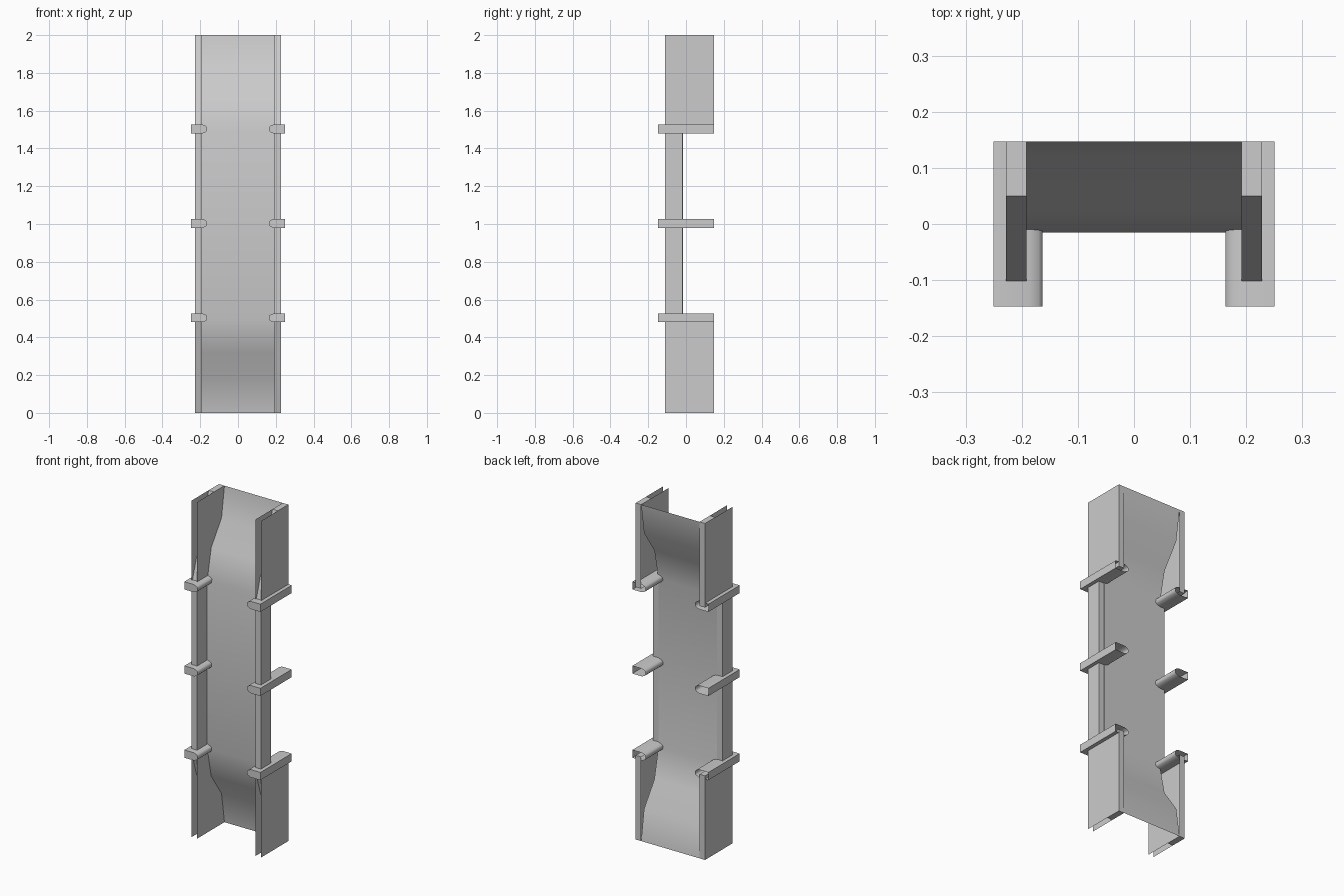
import bpy, bmesh

if "Cube" in bpy.data.objects:
    bpy.data.objects.remove(bpy.data.objects["Cube"])

INNER, OUTER = 0.192, 0.228
FRONT, BACK, MID = -0.11, 0.147, -0.018


def finish(bm, name, mirror=False, smooth=None):
    bmesh.ops.recalc_face_normals(bm, faces=bm.faces[:])
    me = bpy.data.meshes.new(name)
    bm.to_mesh(me)
    bm.free()
    ob = bpy.data.objects.new(name, me)
    bpy.context.collection.objects.link(ob)
    if mirror:
        ob.modifiers.new("mirror", 'MIRROR').use_axis[0] = True
    if smooth:
        bpy.ops.object.select_all(action='DESELECT')
        ob.select_set(True)
        bpy.context.view_layer.objects.active = ob
        bpy.ops.object.shade_smooth_by_angle(angle=smooth)
    return ob


def sweep_x(bm, profile, x0, x1, closed=False):
    """Sheet made by sweeping a (y, z) profile along x."""
    a = [bm.verts.new((x0, y, z)) for y, z in profile]
    b = [bm.verts.new((x1, y, z)) for y, z in profile]
    n = len(profile)
    for i in range(n if closed else n - 1):
        j = (i + 1) % n
        bm.faces.new((a[i], a[j], b[j], b[i]))


def wall(bm, profile, x):
    """Flat upright wall with a (y, z) outline."""
    bm.faces.new([bm.verts.new((x, y, z)) for y, z in profile])


# curved centre panel
lower = [(BACK, 0), (0.12, 0.18), (0.023, 0.32), (-0.015, 0.5)]
curve = lower + [(y, 2 - z) for y, z in reversed(lower)]
bm = bmesh.new()
sweep_x(bm, curve, -INNER, INNER)
finish(bm, "centre_panel", smooth=0.6)

# inner walls, following the centre panel
bm = bmesh.new()
wall(bm, [(FRONT, 0)] + curve + [(FRONT, 2)], INNER)
finish(bm, "inner_wall", mirror=True)

# outer walls, cut away at the back of the middle
outline = [(FRONT, 0), (BACK, 0), (BACK, 0.5), (MID, 0.5),
           (MID, 1.5), (BACK, 1.5), (BACK, 2), (FRONT, 2)]
bm = bmesh.new()
wall(bm, outline, OUTER)
finish(bm, "outer_wall", mirror=True)

# strip between the two walls, with sloping recesses at both ends
strip = [(FRONT, 0.5), (0.05, 0)] + outline[1:7] + [(0.05, 2), (FRONT, 1.5)]
bm = bmesh.new()
sweep_x(bm, strip, INNER, OUTER, closed=True)
finish(bm, "channel_strip", mirror=True)

# side clamps: bars rounded on the inside edge, open at the back
for i, z in enumerate((0.503, 1.003, 1.503)):
    h, xi, xo = 0.023, 0.163, 0.25
    section = [(xo, -h), (xo, h), (xi + 0.024, h), (xi + 0.007, h * 0.7),
               (xi, 0.009), (xi, -0.009), (xi + 0.007, -h * 0.7), (xi + 0.024, -h)]
    bm = bmesh.new()
    rings = [[bm.verts.new((x, y, z + dz)) for x, dz in section]
             for y in (-0.147, BACK)]
    for k in range(len(section)):
        m = (k + 1) % len(section)
        bm.faces.new((rings[0][k], rings[0][m], rings[1][m], rings[1][k]))
    bm.faces.new(rings[0])
    finish(bm, f"side_clamp_{i + 1}", mirror=True, smooth=0.9)
